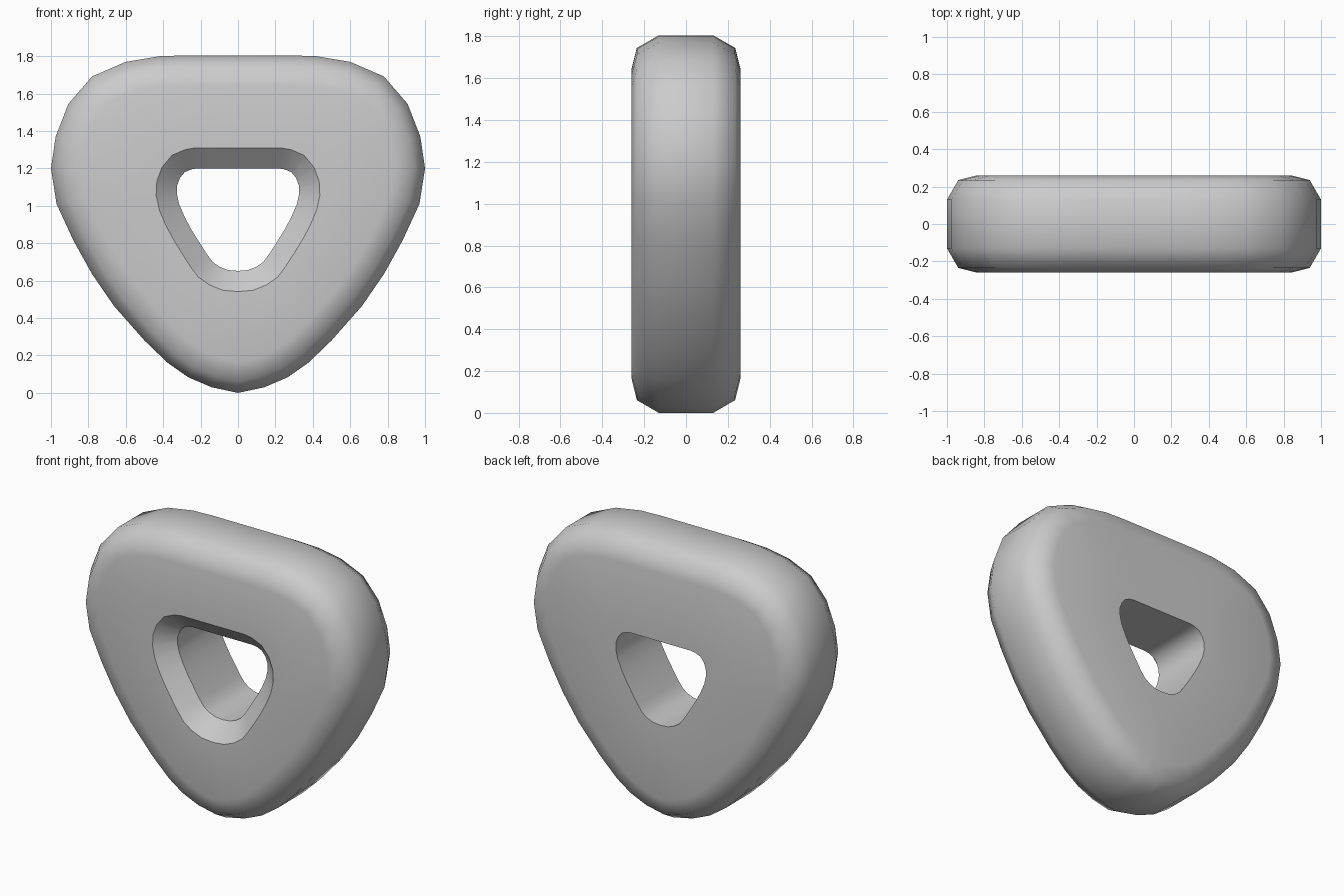
import bpy
import bmesh
from mathutils import Vector

cube = bpy.data.objects.get("Cube")
if cube:
    bpy.data.objects.remove(cube, do_unlink=True)

# Right halves of the rounded triangle and its opening (x, z), bottom to top
OUTLINE = [(0, 0), (.14, .03), (.265, .083), (.375, .16), (.5, .28), (.663, .465),
           (.78, .635), (.88, .815), (.97, 1.01), (1, 1.2), (.975, 1.37), (.907, 1.545),
           (.78, 1.692), (.6, 1.77), (.42, 1.8), (.27, 1.805), (0, 1.805)]
OPENING = [(0, .652), (.055, .657), (.1, .675), (.135, .7), (.165, .74), (.21, .81),
           (.25, .875), (.285, .94), (.315, 1.01), (.327, 1.065), (.325, 1.11), (.31, 1.15),
           (.285, 1.18), (.25, 1.195), (.22, 1.2), (.15, 1.2), (0, 1.2)]


def mirrored(half):
    """Close a half profile by mirroring it across x = 0."""
    return [Vector(p) for p in half + [(-x, z) for x, z in half[-2:0:-1]]]


def offset(loop, distance):
    """Move a closed loop outwards along its averaged normals."""
    moved = []
    for i, point in enumerate(loop):
        before = (point - loop[i - 1]).normalized()
        after = (loop[(i + 1) % len(loop)] - point).normalized()
        tangent = (before + after).normalized()
        normal = Vector((tangent.y, -tangent.x))
        moved.append(point + normal * distance / max(normal.dot(Vector((before.y, -before.x))), 0.5))
    return moved


outline, opening = mirrored(OUTLINE), mirrored(OPENING)

# Cross-section around the ring: (loop, offset, depth y, sharp edge)
section = [
    (opening, 0.11, -0.26, True),     # front bevel, outer lip
    (outline, -0.16, -0.26, False),   # front face border
    (outline, -0.06, -0.235, False),
    (outline, 0, -0.13, False),       # rim
    (outline, 0, 0.13, False),
    (outline, -0.06, 0.235, False),
    (outline, -0.16, 0.26, False),    # back face border
    (opening, 0, 0.26, True),         # plain back opening
    (opening, 0, -0.16, True),        # front bevel, inner lip
]

bm = bmesh.new()
rings = [[bm.verts.new((p.x, y, p.y)) for p in offset(loop, d)] for loop, d, y, _ in section]
count = len(outline)
for r, ring in enumerate(rings):
    following = rings[(r + 1) % len(rings)]
    for i in range(count):
        j = (i + 1) % count
        bm.faces.new((ring[i], ring[j], following[j], following[i])).smooth = True
for ring, (_, _, _, sharp) in zip(rings, section):
    for i in range(count):
        bm.edges.get((ring[i - 1], ring[i])).smooth = not sharp
bmesh.ops.recalc_face_normals(bm, faces=bm.faces)

mesh = bpy.data.meshes.new("rounded_triangle_ring")
bm.to_mesh(mesh)
bm.free()
ring_object = bpy.data.objects.new("rounded_triangle_ring", mesh)
bpy.context.collection.objects.link(ring_object)

# Plain grey finish
grey = bpy.data.materials.new("plain_grey")
grey.use_nodes = True
colour = (0.6, 0.6, 0.6, 1)
grey.diffuse_color = colour
grey.node_tree.nodes["Principled BSDF"].inputs["Base Color"].default_value = colour
mesh.materials.append(grey)
